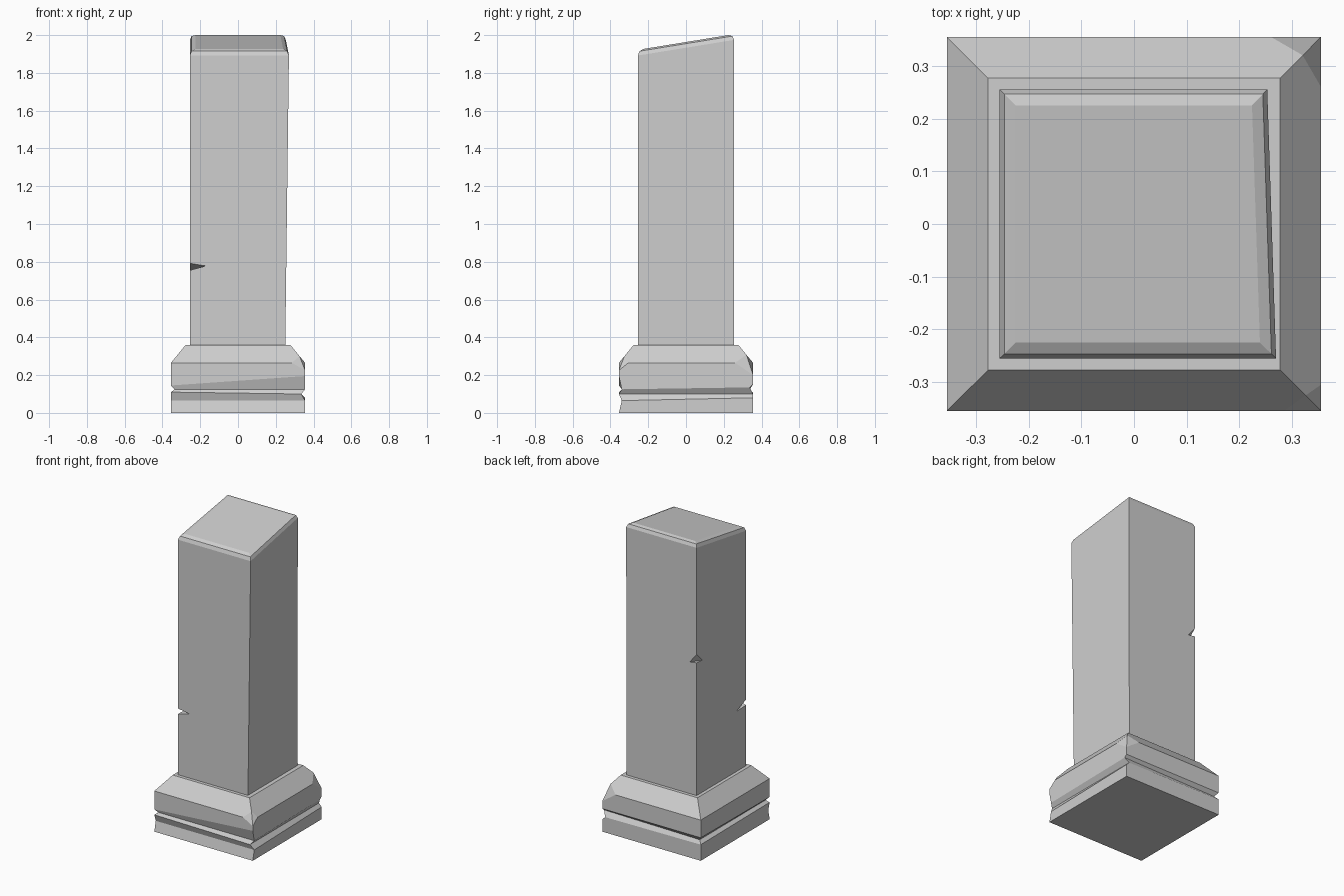
import bpy, bmesh
from mathutils import Vector

cube = bpy.data.objects.get("Cube")
if cube:
    bpy.data.objects.remove(cube, do_unlink=True)

# One plain stone colour
stone = bpy.data.materials.new("grey_stone")
stone.use_nodes = True
colour = (0.62, 0.62, 0.62, 1)
stone.diffuse_color = colour
stone.node_tree.nodes["Principled BSDF"].inputs["Base Color"].default_value = colour

SIGNS = [(-1, -1), (1, -1), (1, 1), (-1, 1)]   # front-left going round to back-left


def make_object(name, bm):
    bmesh.ops.recalc_face_normals(bm, faces=bm.faces[:])
    mesh = bpy.data.meshes.new(name)
    bm.to_mesh(mesh)
    bm.free()
    mesh.materials.append(stone)
    obj = bpy.data.objects.new(name, mesh)
    bpy.context.collection.objects.link(obj)
    return obj


def loft(rings):
    """Skin a stack of four-cornered rings and cap both ends."""
    bm = bmesh.new()
    loops = [[bm.verts.new(p) for p in ring] for ring in rings]
    for low, high in zip(loops, loops[1:]):
        for i in range(4):
            j = (i + 1) % 4
            bm.faces.new((low[i], low[j], high[j], high[i]))
    bm.faces.new(loops[0][::-1])
    bm.faces.new(loops[-1])
    return bm, loops


def plinth_ring(half, heights, insets=(0, 0, 0, 0)):
    """Ring with a height per corner and an inset per side (front, right, back, left)."""
    front, right, back, left = insets
    return [(sx * (half - (right if sx > 0 else left)),
             sy * (half - (back if sy > 0 else front)), z)
            for (sx, sy), z in zip(SIGNS, heights)]


def chip_corner(bm, corner, ridge_end, along_x, along_y, ridge, drop):
    """Break a chip off one shoulder corner."""
    def split(other, distance):
        edge = next(e for e in corner.link_edges if e.other_vert(corner) == other)
        return bmesh.utils.edge_split(edge, corner, distance / edge.calc_length())[1]
    ends = [e.other_vert(corner) for e in corner.link_edges]
    level = [v for v in ends if abs(v.co.z - corner.co.z) < 0.001]
    x_end = next(v for v in level if abs(v.co.y - corner.co.y) < 0.01)
    y_end = next(v for v in level if v is not x_end)
    a, b = split(x_end, along_x), split(y_end, along_y)
    p = split(ridge_end, ridge)
    for v in (a, b):
        bmesh.ops.connect_vert_pair(bm, verts=[v, p])
    corner.co.z -= drop


# Plinth: slab, uneven worn grooves, block and sloping shoulder
H = 0.355
bm, loops = loft([
    plinth_ring(H, [0] * 4),
    plinth_ring(H, [0.065, 0.065, 0.08, 0.07], (0.015, 0, 0, 0)),
    plinth_ring(H, [0.11, 0.10, 0.10, 0.105], (0, 0.02, 0, 0)),
    plinth_ring(H, [0.125, 0.125, 0.135, 0.125], (0.015, 0, 0.018, 0.02)),
    plinth_ring(H, [0.145, 0.195, 0.15, 0.15]),
    plinth_ring(H, [0.265] * 4),
    plinth_ring(0.277, [0.36] * 4),
])
chip_corner(bm, loops[5][1], loops[6][1], 0.07, 0.05, 0.055, 0.04)
chip_corner(bm, loops[5][2], loops[6][2], 0.095, 0.095, 0.065, 0.065)
make_object("plinth", bm)

# Shaft: slightly flared post with a slanted, softened top
W = 0.255
bm, loops = loft([
    [(-W, -W, 0.34), (0.25, -W, 0.34), (0.25, W, 0.34), (-W, W, 0.34)],
    [(-W, -W, 1.922), (0.27, -W, 1.922), (0.253, W, 2.005), (-W, W, 2.005)],
])
top_edges = [e for e in bm.edges if all(v in loops[1] for v in e.verts)]
bmesh.ops.bevel(bm, geom=top_edges, offset=0.03, offset_type='OFFSET',
                segments=2, profile=0.5, affect='EDGES')
shaft = make_object("shaft", bm)


def nick(sy, top, bottom, reach_x, tip_x_z, reach_y, tip_y_z):
    """Cut a small wedge out of a left-hand corner of the shaft."""
    y = sy * W
    points = [(-W, y, top), (-W, y, bottom),
              (-W + reach_x, y, tip_x_z), (-W, y - sy * reach_y, tip_y_z),
              (-W - 0.05, y + sy * 0.05, (top + bottom) / 2)]
    cut = bmesh.new()
    for p in points:
        cut.verts.new(Vector(p))
    bmesh.ops.convex_hull(cut, input=cut.verts[:])
    cutter = make_object("nick_cutter", cut)
    cutter.hide_render = True
    mod = shaft.modifiers.new("nick", 'BOOLEAN')
    mod.operation = 'DIFFERENCE'
    mod.solver = 'EXACT'
    mod.object = cutter
    bpy.context.view_layer.objects.active = shaft
    bpy.ops.object.modifier_apply(modifier=mod.name)
    bpy.data.objects.remove(cutter, do_unlink=True)


# Nicks in the two corners of the shaft
nick(-1, 0.792, 0.755, 0.085, 0.778, 0.10, 0.752)
nick(1, 1.28, 1.225, 0.05, 1.217, 0.06, 1.22)
